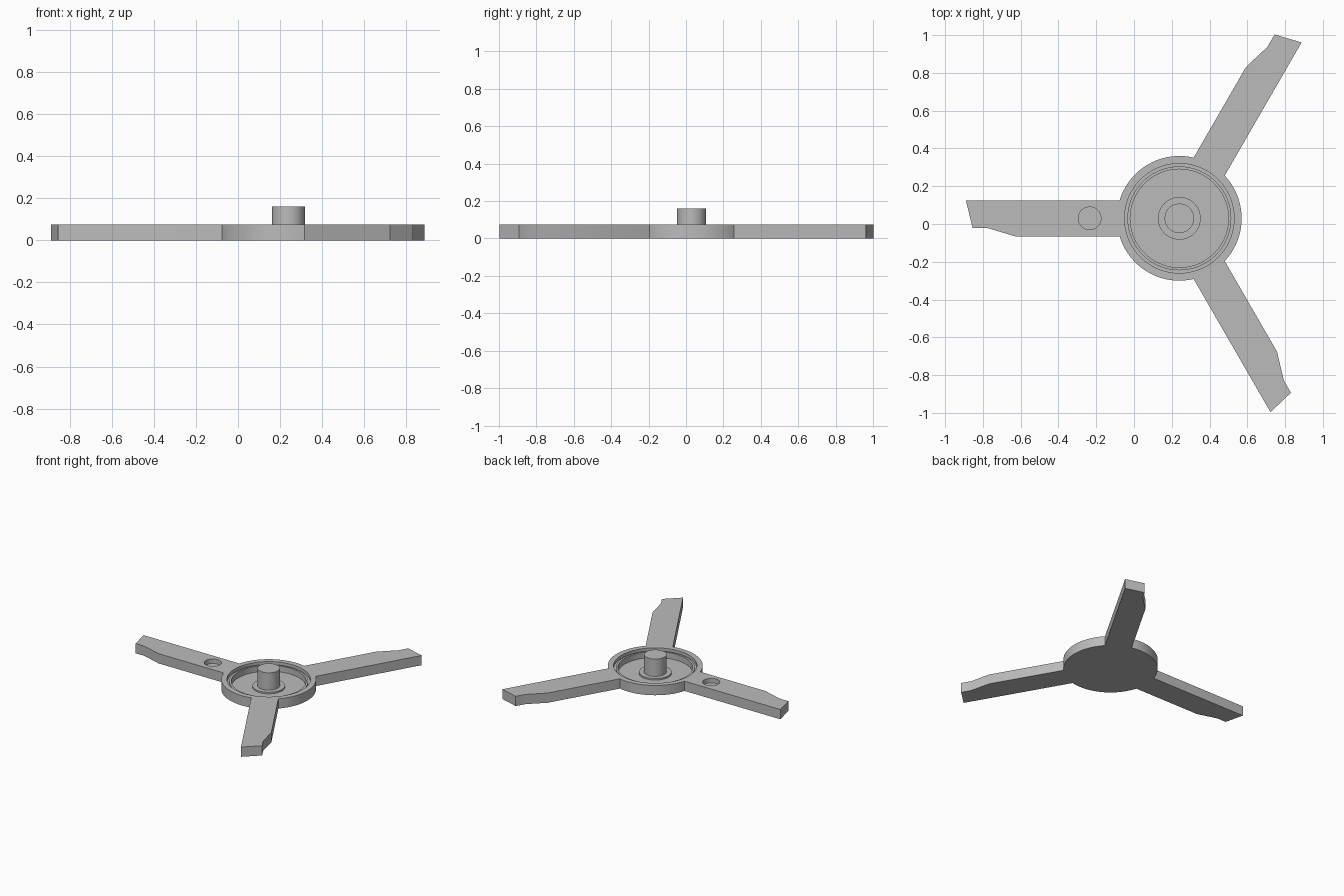
import bpy, bmesh, math
from mathutils import Matrix, Vector

if "Cube" in bpy.data.objects:
    bpy.data.objects.remove(bpy.data.objects["Cube"])

CX, CY = 0.24, 0.03          # hub centre
R, H, W = 0.33, 0.075, 0.095  # hub radius, plate height, arm half width

grey = bpy.data.materials.new("plain grey")
grey.diffuse_color = (0.5, 0.5, 0.5, 1)
grey.use_nodes = True
grey.node_tree.nodes["Principled BSDF"].inputs["Base Color"].default_value = grey.diffuse_color


def finish(name, bm, at=(CX, CY, 0)):
    bmesh.ops.recalc_face_normals(bm, faces=bm.faces)
    me = bpy.data.meshes.new(name)
    bm.to_mesh(me)
    bm.free()
    me.materials.append(grey)
    ob = bpy.data.objects.new(name, me)
    ob.location = at
    bpy.context.collection.objects.link(ob)
    return ob


def smooth(ob):
    bpy.ops.object.select_all(action='DESELECT')
    ob.select_set(True)
    bpy.context.view_layer.objects.active = ob
    bpy.ops.object.shade_smooth_by_angle(angle=math.radians(25))


def lathe(name, profile, at=(CX, CY, 0), steps=72):
    bm = bmesh.new()
    vs = [bm.verts.new((r, 0, z)) for r, z in profile]
    edges = [bm.edges.new(p) for p in zip(vs, vs[1:])]
    bmesh.ops.spin(bm, geom=vs + edges, cent=(0, 0, 0), axis=(0, 0, 1),
                   angle=2 * math.pi, steps=steps)
    bmesh.ops.remove_doubles(bm, verts=bm.verts, dist=1e-5)
    return finish(name, bm, at)


# Plate outline: three clipped arms joined by arcs of the hub
half = math.asin(W / R)
arm = [(-1.13, W), (-1.095, -0.05), (-1.02, -0.05), (-0.87, -W)]
outline = []
for k in range(3):
    turn = Matrix.Rotation(k * 2 * math.pi / 3, 3, 'Z')
    outline += [turn @ Vector((x, y, 0)) for x, y in arm]
    start, sweep, n = math.pi + half, 2 * math.pi / 3 - 2 * half, 20
    for i in range(n + 1):
        a = start + sweep * i / n
        outline.append(turn @ Vector((R * math.cos(a), R * math.sin(a), 0)))
bm = bmesh.new()
base = bm.faces.new([bm.verts.new(p) for p in outline])
ext = bmesh.ops.extrude_face_region(bm, geom=[base], use_keep_orig=True)
bmesh.ops.translate(bm, vec=(0, 0, H),
                    verts=[v for v in ext["geom"] if isinstance(v, bmesh.types.BMVert)])
plate = finish("hub_and_arms", bm)

# Stepped hub recess and blind hole in the left arm
cutters = [
    lathe("recess_cutter", [(0, 0.1), (0, 0.015), (0.26, 0.015), (0.26, 0.06),
                            (0.275, 0.06), (0.275, 0.05), (0.29, 0.05),
                            (0.29, 0.1), (0, 0.1)]),
    lathe("hole_cutter", [(0, 0.1), (0, 0.04), (0.06, 0.04), (0.06, 0.1), (0, 0.1)],
          (-0.235, CY, 0), 40),
]
bpy.context.view_layer.objects.active = plate
for c in cutters:
    c.hide_render = True
    mod = plate.modifiers.new("cut", 'BOOLEAN')
    mod.operation, mod.solver, mod.object = 'DIFFERENCE', 'EXACT', c
    bpy.ops.object.modifier_apply(modifier=mod.name)
    bpy.data.objects.remove(c)
smooth(plate)

# Central post on its low shoulder
post = lathe("centre_post", [(0, 0.01), (0.113, 0.01), (0.113, 0.027),
                             (0.078, 0.027), (0.078, 0.16), (0, 0.16)], steps=48)
smooth(post)
